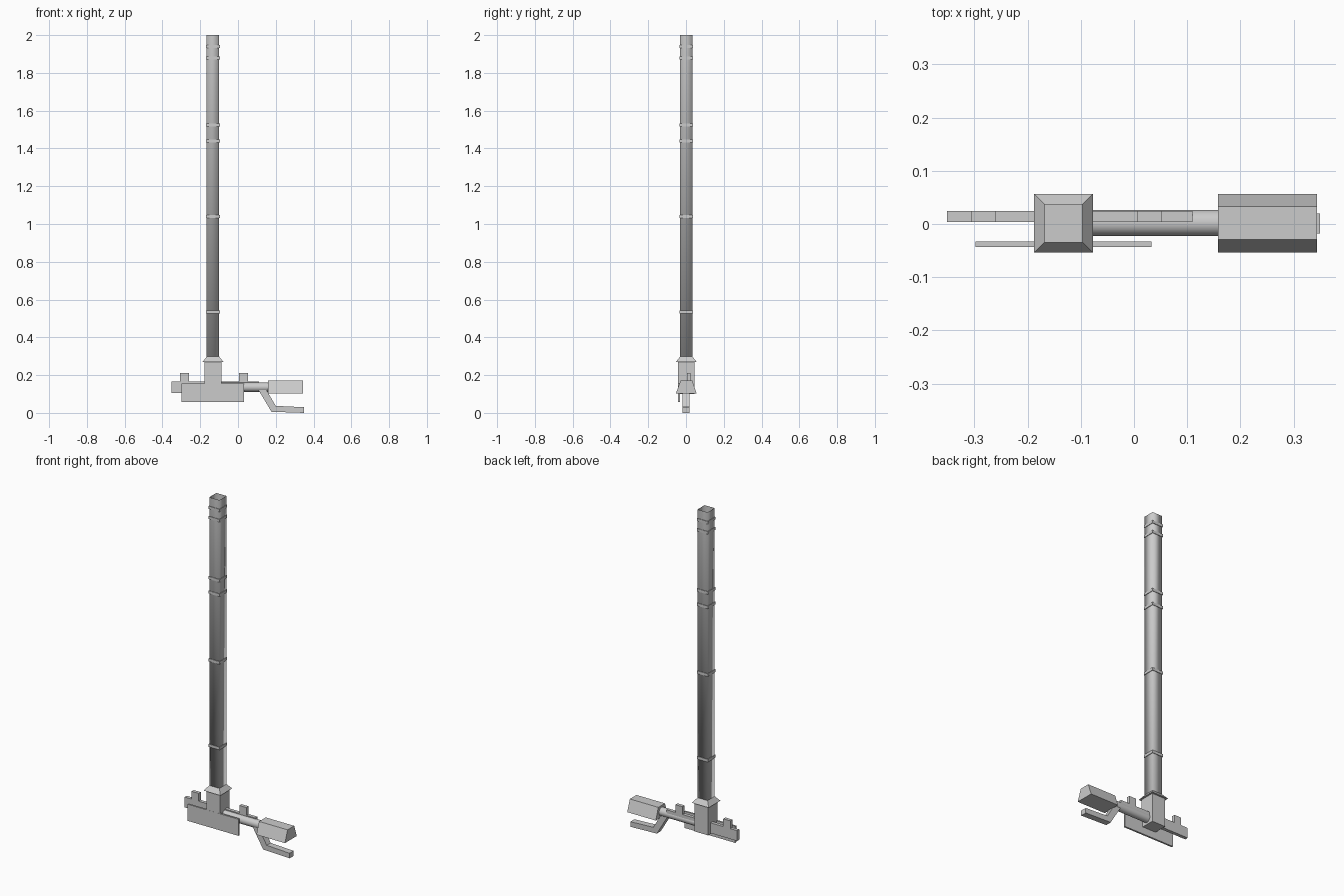
import bpy, bmesh, math

if "Cube" in bpy.data.objects:
    bpy.data.objects.remove(bpy.data.objects["Cube"])

CX, CY = -0.1325, 0.0015   # column axis


def finish(name, bm, smooth=False):
    bmesh.ops.recalc_face_normals(bm, faces=bm.faces)
    mesh = bpy.data.meshes.new(name)
    bm.to_mesh(mesh)
    bm.free()
    for p in mesh.polygons:
        p.use_smooth = smooth
    obj = bpy.data.objects.new(name, mesh)
    bpy.context.collection.objects.link(obj)
    return obj


def box(name, x, y, z):
    bm = bmesh.new()
    bmesh.ops.create_cube(bm, size=1)
    for v in bm.verts:
        for i, (a, b) in enumerate((x, y, z)):
            v.co[i] = a if v.co[i] < 0 else b
    return finish(name, bm)


def prism(name, points, start, end):
    """Extrude a closed 3D outline from start offset to end offset."""
    bm = bmesh.new()
    a = [bm.verts.new([p[i] + start[i] for i in range(3)]) for p in points]
    b = [bm.verts.new([p[i] + end[i] for i in range(3)]) for p in points]
    bm.faces.new(a)
    bm.faces.new(b)
    n = len(a)
    for i in range(n):
        bm.faces.new((a[i], a[(i + 1) % n], b[(i + 1) % n], b[i]))
    return finish(name, bm)


def square_stack(name, profile, cap_bottom=True, cap_top=True, smooth=False):
    """Square rings around the column axis; profile holds (half width, z)."""
    bm = bmesh.new()
    rings = [[bm.verts.new((CX + sx * h, CY + sy * h, z))
              for sx, sy in ((-1, -1), (1, -1), (1, 1), (-1, 1))]
             for h, z in profile]
    for a, b in zip(rings, rings[1:]):
        for i in range(4):
            j = (i + 1) % 4
            bm.faces.new((a[i], a[j], b[j], b[i]))
    if cap_bottom:
        bm.faces.new(rings[0])
    if cap_top:
        bm.faces.new(rings[-1])
    return finish(name, bm, smooth)


# Tall square column, open at the top, with its bands
square_stack("column", [(0.033, 0.28), (0.033, 2.0)],
             cap_top=False, smooth=True)
for n, z in enumerate((0.535, 1.04, 1.44, 1.525, 1.88, 1.94)):
    square_stack(f"column_band_{n + 1}", [(0.036, z - 0.008), (0.036, z + 0.008)])

# Socket block and sloped collar
square_stack("socket_block", [(0.0445, 0.10), (0.0445, 0.272)])
square_stack("collar", [(0.055, 0.27), (0.033, 0.298)])

# Side plate
box("side_plate", (-0.298, 0.033), (-0.0435, -0.033), (0.058, 0.156))

# Rear rail: deep on the left, thin on the right, with two tabs
RAIL_Y = (0.004, 0.024)
box("rail_left", (-0.351, -0.13), RAIL_Y, (0.105, 0.166))
box("rail_right", (-0.13, 0.11), RAIL_Y, (0.145, 0.166))
for n, x in enumerate((-0.306, 0.006)):
    box(f"rail_tab_{n + 1}", (x, x + 0.046), RAIL_Y, (0.16, 0.212))

# Round tube joining the socket to the grip
bpy.ops.mesh.primitive_cylinder_add(vertices=24, radius=0.0245, depth=0.27,
                                    location=(0.03, 0.002, 0.136),
                                    rotation=(0, math.pi / 2, 0))
tube = bpy.context.object
tube.name = "tube"
bpy.ops.object.shade_smooth_by_angle(angle=math.radians(40))

# Grip with a trapezoid section
prism("grip",
      [(0, -0.0535, 0.102), (0, 0.0565, 0.102), (0, 0.033, 0.171), (0, -0.029, 0.171)],
      (0.158, 0, 0), (0.344, 0, 0))

# Bent lever under the grip
prism("lever",
      [(0.108, 0, 0.122), (0.177, 0, 0.006), (0.35, 0, 0.0),
       (0.35, 0, 0.03), (0.2, 0, 0.037), (0.15, 0, 0.122)],
      (0, -0.018, 0), (0, 0.0195, 0))
